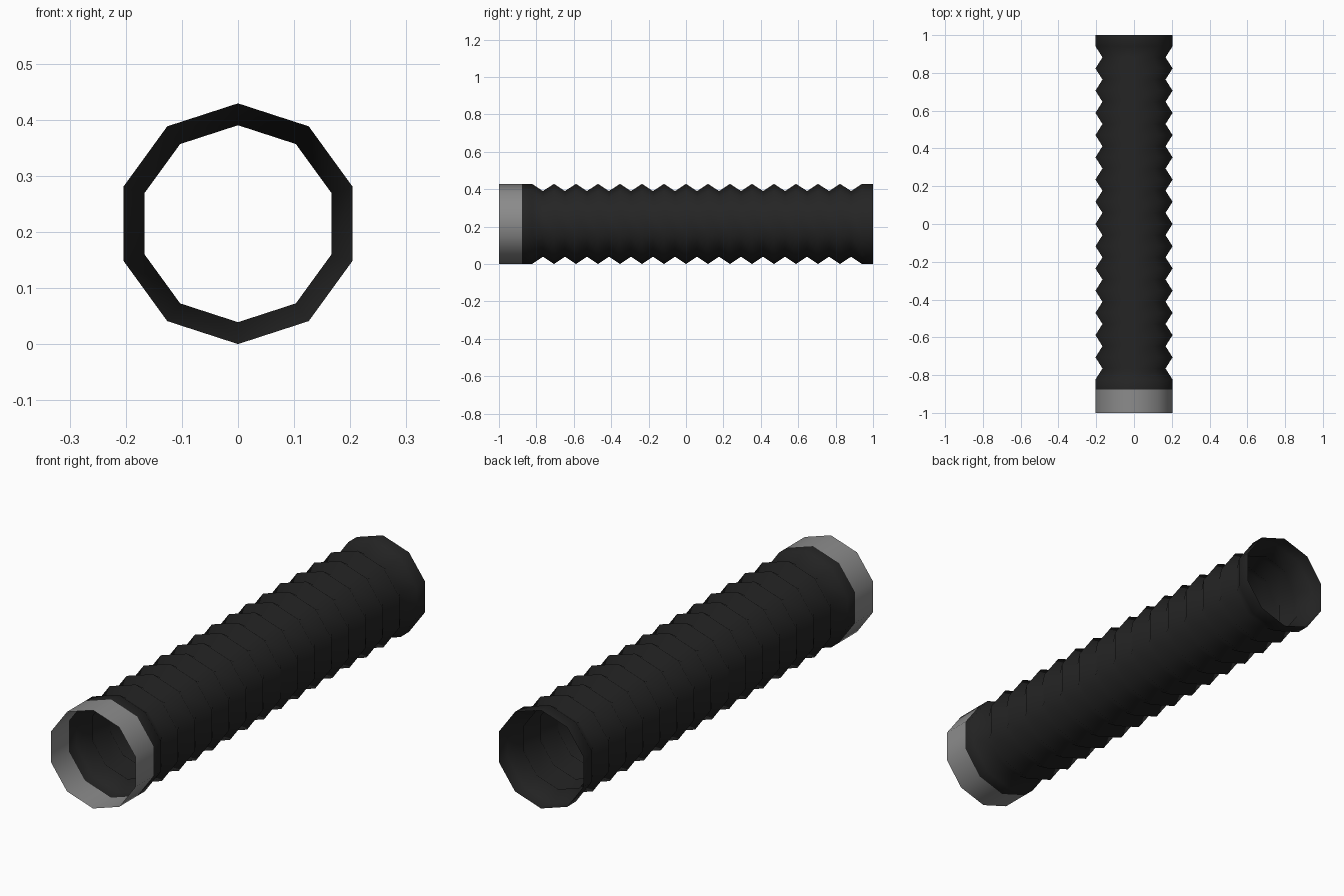
import bpy, bmesh, math

if "Cube" in bpy.data.objects:
    bpy.data.objects.remove(bpy.data.objects["Cube"])

R_OUT, R_IN, SIDES = 0.2145, 0.1755, 10
PITCH = 2 / 17
CUFF_END = -0.876


def material(name, rgb):
    m = bpy.data.materials.new(name)
    m.diffuse_color = (*rgb, 1)
    m.use_nodes = True
    m.node_tree.nodes["Principled BSDF"].inputs["Base Color"].default_value = m.diffuse_color
    return m


rubber = material("black rubber", (0.018, 0.018, 0.018))
grey = material("grey cuff", (0.26, 0.26, 0.26))

# Profile along y: flat cuff, zigzag folds, short flat end
profile = [(-1, R_OUT), (CUFF_END, R_OUT)]
for k in range(-7, 9):
    profile.append((k * PITCH, R_OUT))
    if k < 8:
        profile.append(((k + 0.5) * PITCH, R_IN))
profile.append((1, R_OUT))

# Open ten-sided tube with a corner at top and bottom
bm = bmesh.new()
rings = []
for y, r in profile:
    ring = []
    for i in range(SIDES):
        a = 2 * math.pi * i / SIDES
        ring.append(bm.verts.new((r * math.sin(a), y, R_OUT + r * math.cos(a))))
    rings.append(ring)
for s, (p, q) in enumerate(zip(rings, rings[1:])):
    for i in range(SIDES):
        j = (i + 1) % SIDES
        f = bm.faces.new((p[i], q[i], q[j], p[j]))
        f.smooth = True
        f.material_index = 1 if s == 0 else 0  # front cuff is grey
        f.normal_update()
        c = f.calc_center_median()
        if f.normal.x * c.x + f.normal.z * (c.z - R_OUT) < 0:
            f.normal_flip()

mesh = bpy.data.meshes.new("corrugated_hose")
bm.to_mesh(mesh)
bm.free()
mesh.materials.append(rubber)
mesh.materials.append(grey)
hose = bpy.data.objects.new("corrugated_hose", mesh)
bpy.context.collection.objects.link(hose)
